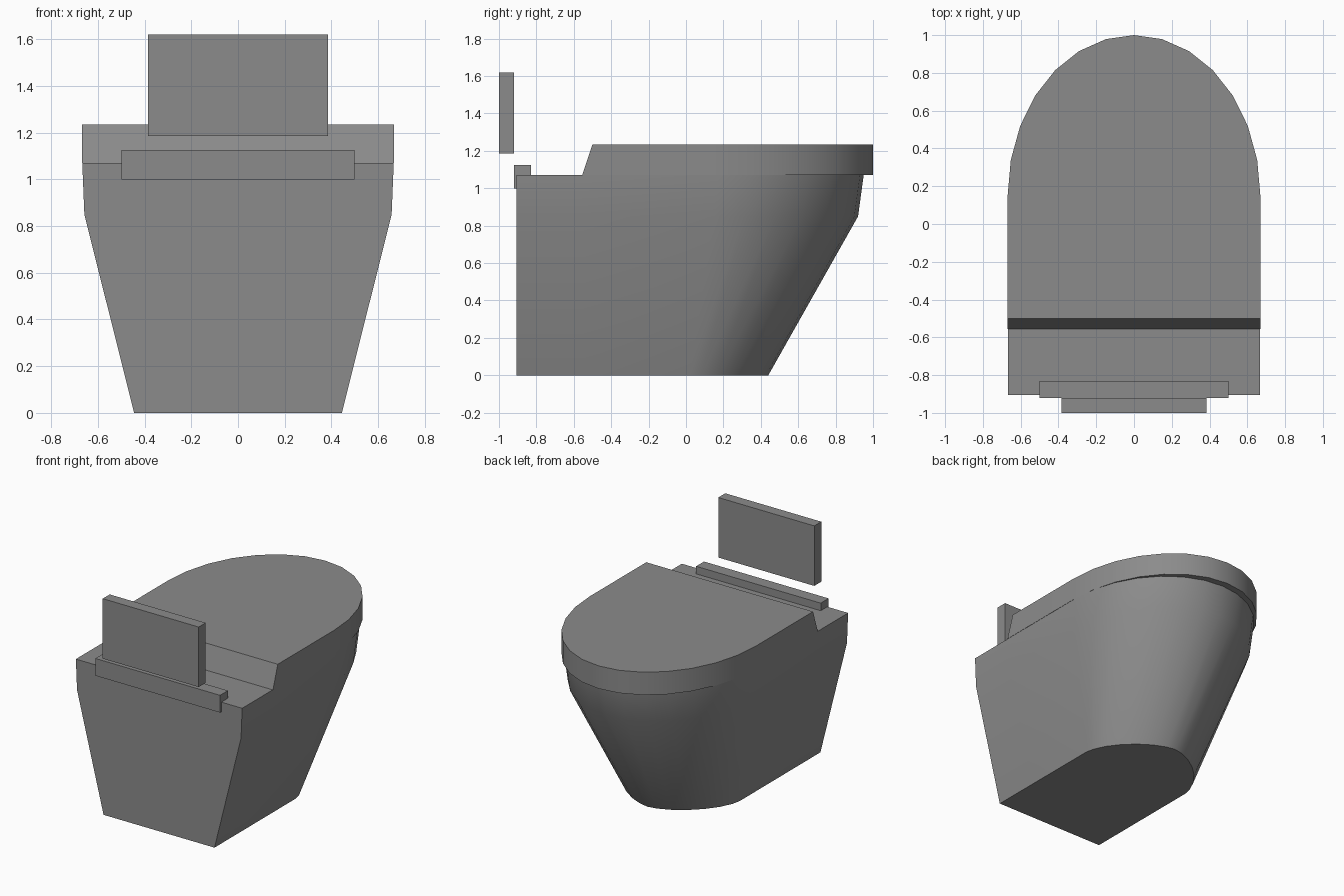
import bpy, bmesh
from math import sin, cos, pi

if "Cube" in bpy.data.objects:
    bpy.data.objects.remove(bpy.data.objects["Cube"], do_unlink=True)

# Single ceramic grey
grey = bpy.data.materials.new("ceramic_grey")
grey.use_nodes = True
colour = (0.26, 0.26, 0.26, 1)
grey.diffuse_color = colour
grey.node_tree.nodes["Principled BSDF"].inputs["Base Color"].default_value = colour

STEPS = 7
LEDGE = -0.555


def outline(half, shoulder, tip, power, backs):
    """D-shaped outline: straight sides, rounded end; listed left to right."""
    side = [(half, y) for y in backs]
    for i in range(STEPS):
        t = i / STEPS * pi / 2
        side.append((half * cos(t) ** (2 / power),
                     shoulder + (tip - shoulder) * sin(t) ** (2 / power)))
    return side + [(0, tip)] + [(-x, y) for x, y in reversed(side)]


def finish(name, bm):
    bmesh.ops.recalc_face_normals(bm, faces=bm.faces)
    mesh = bpy.data.meshes.new(name)
    bm.to_mesh(mesh)
    bm.free()
    mesh.materials.append(grey)
    obj = bpy.data.objects.new(name, mesh)
    bpy.context.collection.objects.link(obj)
    return obj


def smooth(obj):
    bpy.ops.object.select_all(action="DESELECT")
    obj.select_set(True)
    bpy.context.view_layer.objects.active = obj
    bpy.ops.object.shade_smooth_by_angle(angle=pi / 6)


def loft(bm, levels):
    """Skin a stack of (z, outline) rings and return the rings."""
    rings = [[bm.verts.new((x, y, z)) for x, y in pts] for z, pts in levels]
    n = len(rings[0])
    for low, high in zip(rings, rings[1:]):
        for i in range(n):
            j = (i + 1) % n
            bm.faces.new((low[i], low[j], high[j], high[i]))
    return rings


def box(name, half, y0, y1, z0, z1):
    bm = bmesh.new()
    bmesh.ops.create_cube(bm, size=1)
    for v in bm.verts:
        v.co = (v.co.x * 2 * half, y1 if v.co.y > 0 else y0, z1 if v.co.z > 0 else z0)
    return finish(name, bm)


# Tapered bowl body, open beneath the lid, with a ledge at the back
bm = bmesh.new()
backs = (-0.905, LEDGE)
rings = loft(bm, [
    (0.0, outline(0.445, 0.02, 0.44, 1.6, backs)),
    (0.85, outline(0.658, 0.15, 0.92, 1.95, backs)),
    (1.07, outline(0.667, 0.17, 0.95, 2, backs)),
])
bm.faces.new(rings[0])
top = rings[-1]
bm.faces.new((top[0], top[1], top[-2], top[-1]))
smooth(finish("bowl_body", bm))

# Lid with a sloping back edge
bm = bmesh.new()
rings = loft(bm, [
    (1.07, outline(0.669, 0.15, 1.0, 2, (LEDGE,))),
    (1.235, outline(0.669, 0.15, 1.0, 2, (-0.5,))),
])
bm.faces.new(rings[0])
bm.faces.new(rings[1])
smooth(finish("lid", bm))

# Hinge bar and wall flush plate
box("hinge_bar", 0.5, -0.92, -0.83, 1.0, 1.125)
box("flush_plate", 0.385, -1.0, -0.92, 1.185, 1.62)
